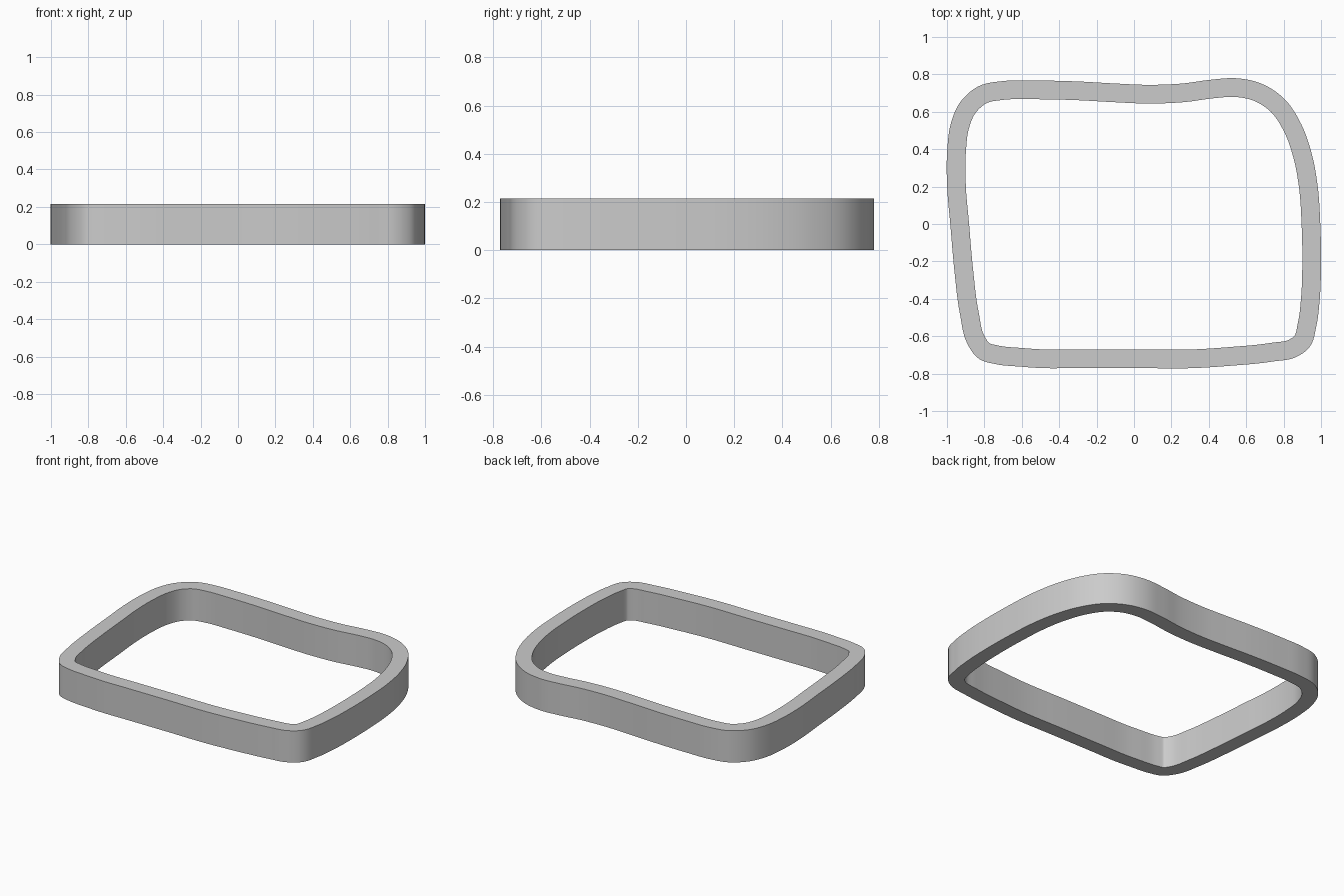
import bpy, bmesh
from mathutils import Vector

if "Cube" in bpy.data.objects:
    bpy.data.objects.remove(bpy.data.objects["Cube"])

HEIGHT, WALL, STEPS = 0.215, 0.10, 6

# centre line of the wall, clockwise seen from above
PATH = [Vector(p) for p in [
    (-0.55, 0.717), (-0.3, 0.712), (-0.1, 0.701), (0.08, 0.694), (0.27, 0.702), (0.42, 0.722),
    (0.55, 0.729), (0.66, 0.705), (0.765, 0.637), (0.85, 0.51), (0.9, 0.37), (0.932, 0.2),
    (0.946, 0), (0.95, -0.2), (0.943, -0.4), (0.925, -0.54), (0.897, -0.63), (0.85, -0.664),
    (0.74, -0.685), (0.5, -0.709), (0.33, -0.72), (0, -0.72), (-0.3, -0.72), (-0.5, -0.72),
    (-0.6, -0.713), (-0.74, -0.698), (-0.8, -0.68), (-0.845, -0.62), (-0.88, -0.48),
    (-0.91, -0.25), (-0.932, 0), (-0.949, 0.2), (-0.948, 0.4), (-0.932, 0.52), (-0.89, 0.62),
    (-0.81, 0.691), (-0.7, 0.714)]]


def tangent(i):
    """Chord-weighted tangent of the closed path at point i."""
    a, b, c = PATH[i - 1], PATH[i], PATH[(i + 1) % len(PATH)]
    da, dc = (b - a).length, (c - b).length
    return ((b - a) / da * dc + (c - b) / dc * da) / (da + dc)


def smooth_path():
    """Sample positions and directions along a Hermite spline."""
    out, n = [], len(PATH)
    for i in range(n):
        j = (i + 1) % n
        p, q = PATH[i], PATH[j]
        d = (q - p).length
        m, k = tangent(i) * d, tangent(j) * d
        for s in range(STEPS):
            t = s / STEPS
            pos = (p * (2*t**3 - 3*t**2 + 1) + m * (t**3 - 2*t**2 + t)
                   + q * (3*t**2 - 2*t**3) + k * (t**3 - t**2))
            vel = (p * (6*t*t - 6*t) + m * (3*t*t - 4*t + 1)
                   + q * (6*t - 6*t*t) + k * (3*t*t - 2*t))
            out.append((pos, vel.normalized()))
    return out


# ring wall: rectangular section swept round the path
bm = bmesh.new()
rings = []
for pos, d in smooth_path():
    side = Vector((-d.y, d.x)) * WALL / 2
    rings.append([bm.verts.new((*(pos + side * s), z))
                  for s, z in ((1, 0), (1, HEIGHT), (-1, HEIGHT), (-1, 0))])
for i, r in enumerate(rings):
    prev = rings[i - 1]
    for k in range(4):
        bm.faces.new((prev[k], prev[k - 3], r[k - 3], r[k]))
bmesh.ops.recalc_face_normals(bm, faces=bm.faces[:])

mesh = bpy.data.meshes.new("ring_wall")
bm.to_mesh(mesh)
bm.free()
ring = bpy.data.objects.new("ring_wall", mesh)
bpy.context.collection.objects.link(ring)
bpy.context.view_layer.objects.active = ring
ring.select_set(True)
bpy.ops.object.shade_smooth_by_angle()
